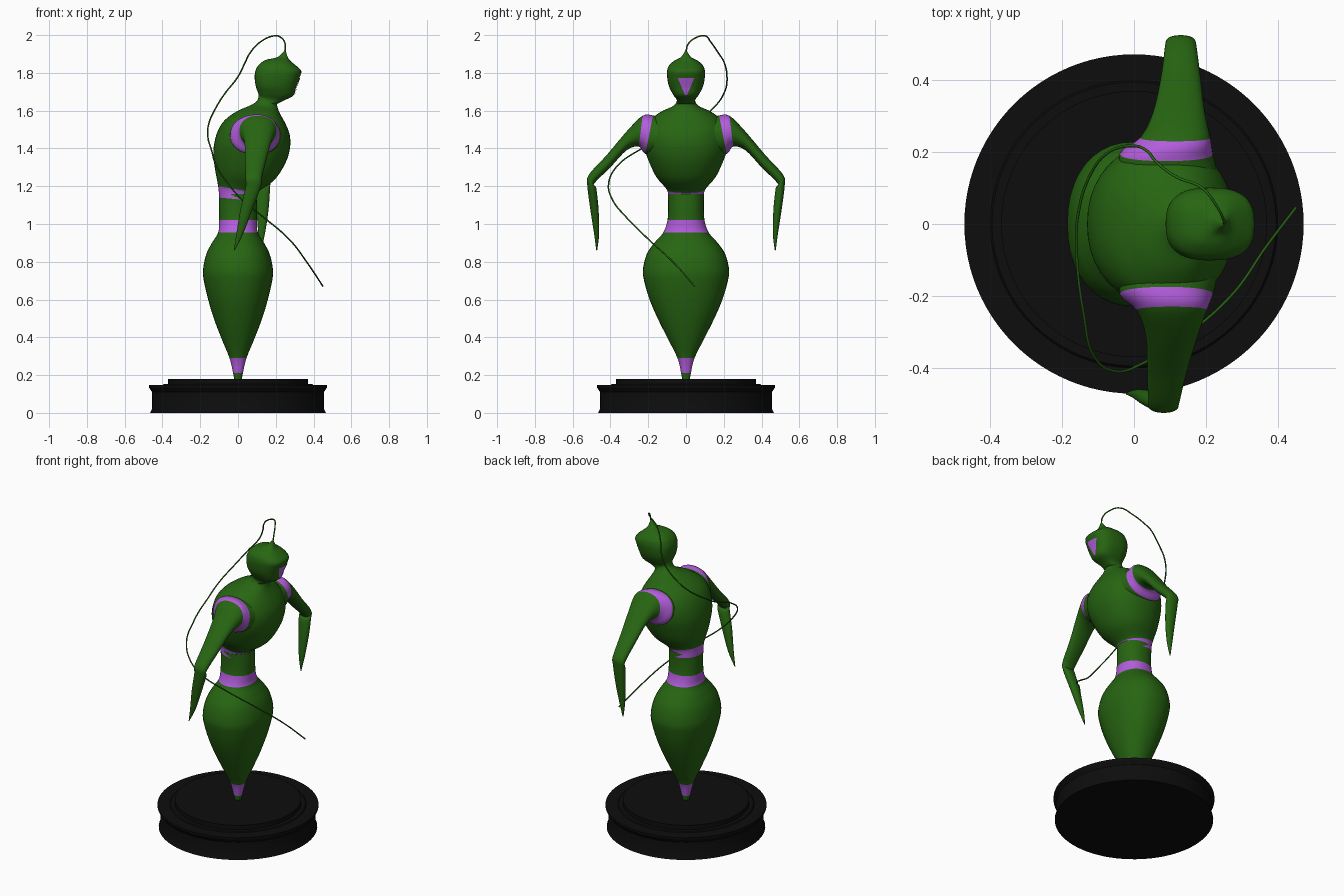
import bpy, bmesh, math
from mathutils import Vector

cube = bpy.data.objects.get("Cube")
if cube:
    bpy.data.objects.remove(cube)


def material(name, color, rough=0.6):
    m = bpy.data.materials.new(name)
    m.use_nodes = True
    m.diffuse_color = (*color, 1)
    node = m.node_tree.nodes["Principled BSDF"]
    node.inputs["Base Color"].default_value = (*color, 1)
    node.inputs["Roughness"].default_value = rough
    return m


GREEN = material("leaf green", (0.02, 0.13, 0.006))
PURPLE = material("violet", (0.45, 0.11, 0.72))
BLACK = material("base black", (0.004, 0.004, 0.004))


def finish(name, bm, mats, angle=40):
    bmesh.ops.recalc_face_normals(bm, faces=bm.faces)
    mesh = bpy.data.meshes.new(name)
    bm.to_mesh(mesh)
    bm.free()
    for m in mats:
        mesh.materials.append(m)
    ob = bpy.data.objects.new(name, mesh)
    bpy.context.collection.objects.link(ob)
    bpy.ops.object.select_all(action='DESELECT')
    ob.select_set(True)
    bpy.context.view_layer.objects.active = ob
    bpy.ops.object.shade_smooth_by_angle(angle=math.radians(angle))
    return ob


def spline(a, b, c, d, t):
    return b + 0.5 * t * (c - a + t * (2 * a - 5 * b + 4 * c - d + t * (3 * (b - c) + d - a)))


def loft(name, rings, bands=(), power=2.2, steps=4, sides=40):
    """Each ring is two opposite edge points and a half width vector."""
    bm = bmesh.new()
    last = len(rings) - 1
    loops, owner = [], []
    for i in range(last + 1):
        quad = [rings[min(max(i + k, 0), last)] for k in (-1, 0, 1, 2)]
        for s in range(steps if i < last else 1):
            p, q, w = (spline(*[r[k] for r in quad], s / steps) for k in range(3))
            loop = []
            for j in range(sides):
                a = math.tau * j / sides
                c, n = math.cos(a), math.sin(a)
                u = math.copysign(abs(c) ** (2 / power), c)
                v = math.copysign(abs(n) ** (2 / power), n)
                loop.append(bm.verts.new((p + q) / 2 + (q - p) / 2 * u + w * v))
            loops.append(loop)
            owner.append(i)
    for k in range(len(loops) - 1):
        for j in range(sides):
            n = (j + 1) % sides
            f = bm.faces.new((loops[k][j], loops[k][n], loops[k + 1][n], loops[k + 1][j]))
            f.material_index = int(owner[k] in bands)
    bm.faces.new(loops[0])
    bm.faces.new(loops[-1])
    return finish(name, bm, (GREEN, PURPLE), 60)


def upright(xb, zb, xf, zf, half):
    return Vector((xb, 0, zb)), Vector((xf, 0, zf)), Vector((0, half, 0))


# Turned base
bm = bmesh.new()
profile = [(0, 0), (.465, 0), (.456, .02), (.455, .11), (.472, .135), (.472, .147),
           (.4, .147), (.395, .152), (.37, .152), (.37, .18), (0, .18)]
line = [bm.verts.new((r, 0, z)) for r, z in profile]
edges = [bm.edges.new(pair) for pair in zip(line, line[1:])]
bmesh.ops.spin(bm, geom=line + edges, cent=(0, 0, 0), axis=(0, 0, 1),
               angle=math.tau, steps=96, use_duplicate=False)
bmesh.ops.remove_doubles(bm, verts=bm.verts, dist=0.0005)
finish("base", bm, [BLACK], 25)

# Tapered lower body, with ankle and hip bands: height, half depth, half width
lower = [(.17, .018, .018), (.21, .026, .026), (.29, .045, .045), (.4, .09, .1),
         (.5, .128, .15), (.6, .158, .193), (.7, .181, .222), (.76, .185, .228),
         (.84, .168, .208), (.9, .138, .168), (.955, .105, .12), (1.02, .1, .098),
         (1.1, .1, .094), (1.16, .098, .096)]
loft("lower_body", [upright(-d, z, d, z, w) for z, d, w in lower], (1, 10))

# Leaning torso with a waist band
torso = [(-.1, 1.11, .095, 1.1, .094), (-.1, 1.14, .092, 1.122, .095),
         (-.105, 1.2, .1, 1.165, .101), (-.12, 1.28, .19, 1.23, .16),
         (-.13, 1.36, .25, 1.32, .2), (-.127, 1.42, .275, 1.4, .222),
         (-.108, 1.49, .274, 1.47, .224), (-.07, 1.55, .252, 1.53, .2),
         (0, 1.6, .222, 1.585, .135), (.07, 1.63, .21, 1.615, .07),
         (.103, 1.655, .205, 1.65, .048), (.11, 1.69, .21, 1.68, .048)]
loft("torso", [upright(*r) for r in torso], (1,))

# Head with forward face and pointed crest
head_rings = [(.11, 1.635, .205, 1.635, .048), (.115, 1.665, .245, 1.655, .05),
              (.108, 1.69, .293, 1.68, .068), (.094, 1.73, .308, 1.725, .09),
              (.088, 1.78, .326, 1.775, .1), (.094, 1.815, .335, 1.81, .1),
              (.11, 1.843, .308, 1.838, .089), (.145, 1.868, .277, 1.864, .06),
              (.21, 1.884, .263, 1.884, .026), (.247, 1.92, .252, 1.92, .003)]
head = loft("head", [upright(*r) for r in head_rings], power=2.6)

# Face mark hugging the front of the head
bm = bmesh.new()
rows = []
for i in range(9):
    t = i / 8
    half = .043 * (1 - t) + .006 * t
    rows.append([bm.verts.new((.4, half * (j / 4 - 1), 1.772 - .09 * t)) for j in range(9)])
for a, b in zip(rows, rows[1:]):
    for j in range(8):
        bm.faces.new((a[j], b[j], b[j + 1], a[j + 1]))
mark = finish("face_mark", bm, [PURPLE])
wrap = mark.modifiers.new("wrap", 'SHRINKWRAP')
wrap.target = head
wrap.wrap_method = 'PROJECT'
wrap.use_project_x = True
wrap.use_project_y = wrap.use_project_z = False
wrap.use_negative_direction = True
wrap.use_positive_direction = False
wrap.offset = 0.004

# Arms: outer edge, inner edge, half depth, and the sideways path of each arm
arm = [(.13, 1.56, .14, 1.36, .135), (.175, 1.575, .215, 1.37, .13),
       (.23, 1.573, .25, 1.41, .098), (.31, 1.495, .315, 1.39, .072),
       (.42, 1.365, .4, 1.3, .055), (.515, 1.26, .485, 1.215, .043),
       (.522, 1.2, .475, 1.19, .04), (.507, 1.08, .463, 1.08, .032),
       (.487, .95, .46, .95, .018), (.475, .86, .47, .86, .002)]
paths = {"left_arm": (1, (.1, .09, .115, .125, .13, .13, .13, .13, .125, .12)),
         "right_arm": (-1, (.1, .09, .105, .105, .092, .082, .08, .045, .01, -.02))}
for name, (side, path) in paths.items():
    loft(name, [(Vector((x, side * yo, zo)), Vector((x, side * yi, zi)), Vector((r, 0, 0)))
                for (yo, zo, yi, zi, r), x in zip(arm, path)], (1,))

# Long thin whip trailing from the crest
points = [(.25, 0, 1.91), (.25, .01, 1.95), (.23, .05, 1.985), (.19, .1, 1.996),
          (.12, .13, 1.965), (.06, .175, 1.9), (.04, .2, 1.86), (0, .217, 1.78),
          (-.07, .2, 1.69), (-.12, .14, 1.61), (-.155, .03, 1.53), (-.16, -.07, 1.47),
          (-.14, -.25, 1.39), (-.11, -.37, 1.3), (-.05, -.41, 1.21), (.02, -.39, 1.13),
          (.13, -.32, 1.04), (.27, -.2, .92), (.37, -.06, .79), (.45, .045, .67)]
curve = bpy.data.curves.new("whip", 'CURVE')
curve.dimensions = '3D'
curve.bevel_depth = 0.004
curve.bevel_resolution = 2
curve.use_fill_caps = True
sp = curve.splines.new('BEZIER')
sp.bezier_points.add(len(points) - 1)
for bp, co in zip(sp.bezier_points, points):
    bp.co = co
    bp.handle_left_type = bp.handle_right_type = 'AUTO'
curve.materials.append(GREEN)
bpy.context.collection.objects.link(bpy.data.objects.new("whip", curve))
